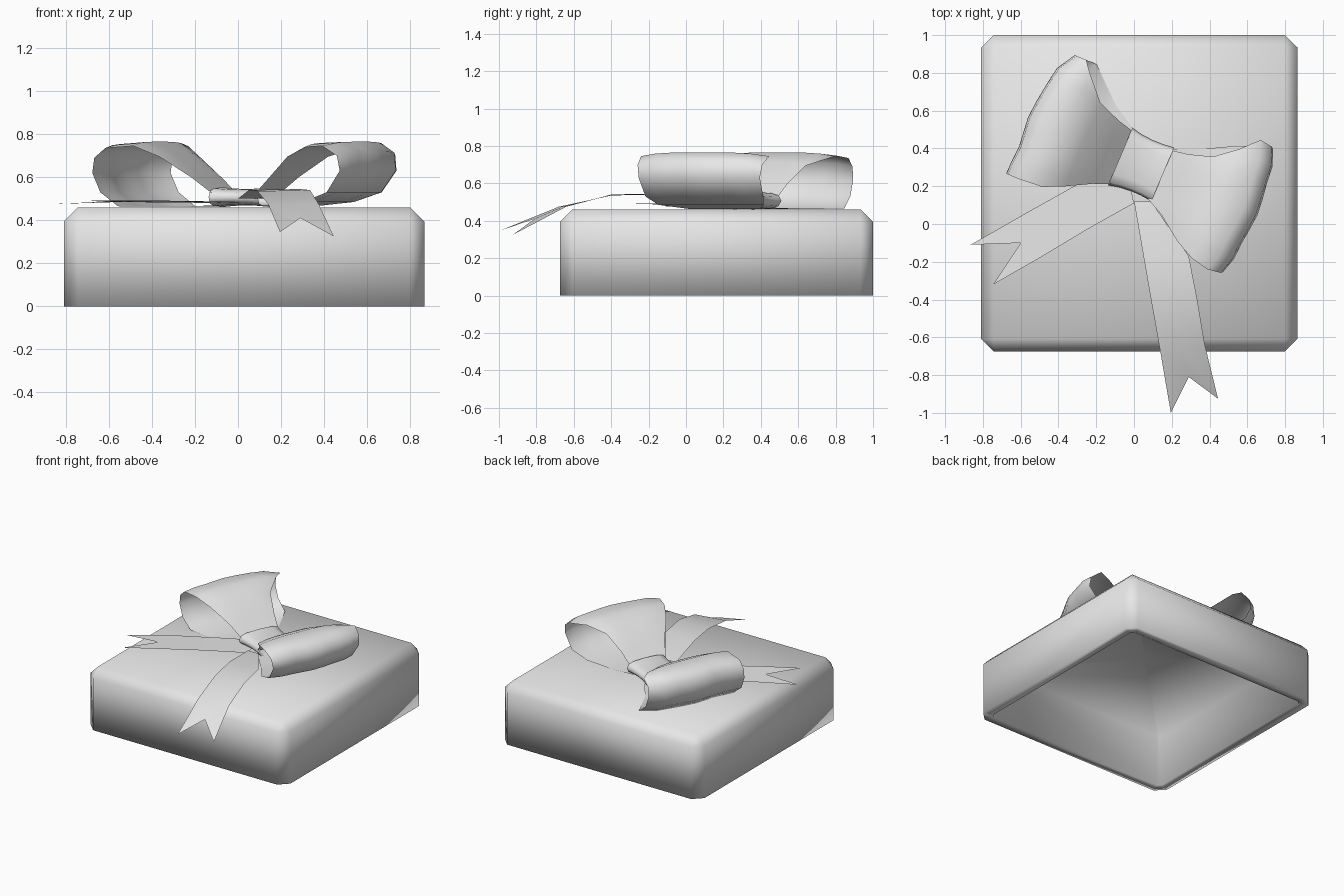
import bpy, bmesh, math
from mathutils import Vector, Matrix

cube = bpy.data.objects.get("Cube")
if cube:
    bpy.data.objects.remove(cube, do_unlink=True)

grey = bpy.data.materials.new("plain_grey")
grey.use_nodes = True
grey.diffuse_color = (0.8, 0.8, 0.8, 1)
grey.node_tree.nodes["Principled BSDF"].inputs["Base Color"].default_value = (0.8, 0.8, 0.8, 1)


def finish(name, bm):
    """Turn a bmesh into a smooth shaded object."""
    mesh = bpy.data.meshes.new(name)
    for f in bm.faces:
        f.smooth = True
    bm.to_mesh(mesh)
    bm.free()
    mesh.materials.append(grey)
    obj = bpy.data.objects.new(name, mesh)
    bpy.context.collection.objects.link(obj)


def loft(name, rows, closed=False):
    """Skin a list of point rows with quads."""
    bm = bmesh.new()
    grid = [[bm.verts.new(p) for p in row] for row in rows]
    n = len(rows[0])
    for a, b in zip(grid, grid[1:]):
        for i in range(n if closed else n - 1):
            j = (i + 1) % n
            bm.faces.new((a[i], a[j], b[j], b[i]))
    finish(name, bm)


# Box lid: bevelled block, hollowed from below
bm = bmesh.new()
size, height, wall, depth = 1.675, 0.46, 0.07, 0.395
bmesh.ops.create_cube(bm, size=1, matrix=Matrix.Translation((0.028, 0.163, height / 2))
                      @ Matrix.Diagonal((size, size, height, 1)))
edges = [e for e in bm.edges if max(v.co.z for v in e.verts) > 0.1]
bmesh.ops.bevel(bm, geom=edges, offset=0.066, segments=1, affect='EDGES', profile=0.5)
bm.normal_update()
top = [f for f in bm.faces if f.normal.z > 0.9]
bottom = [f for f in bm.faces if f.normal.z < -0.9]
bmesh.ops.inset_region(bm, faces=bottom, thickness=wall, use_even_offset=True)
ceiling = bmesh.ops.extrude_discrete_faces(bm, faces=bottom)["faces"]
bmesh.ops.translate(bm, verts=ceiling[0].verts, vec=(0, 0, depth))
bmesh.ops.poke(bm, faces=top + ceiling)
finish("box_lid", bm)

# Bow frame: u runs along the bow, v across it
centre = Vector((0.04, 0.31, 0))
u = Vector((0.92, -0.39, 0)).normalized()
v = Vector((0.39, 0.92, 0)).normalized()


def bow_point(along, across, z):
    return centre + u * along + v * across + Vector((0, 0, z))


def loop(name, side, pulls, profile):
    """Ribbon loop from (distance, height, width to each side); pulls round the outer corners."""
    rows = []
    for d, z, *widths in profile:
        row = []
        for i in range(9):
            t = i / 4 - 1
            k = 0 if t > 0 else 1
            outer = d > 0.5
            droop = 0.02 * t ** 4 if z > 0.7 else 0
            pull = pulls[k] * t ** 4 if outer else 0
            crease = 0.008 * math.cos(t * math.tau) if outer else 0
            row.append(bow_point(side * (d - pull + crease), side * t * widths[k], z - droop))
        rows.append(row)
    loft(name, rows)


loop("left_loop", 1, (0.06, 0.05),
     [(0.08, 0.50, 0.13, 0.14), (0.20, 0.60, 0.15, 0.20), (0.33, 0.715, 0.19, 0.295),
      (0.44, 0.76, 0.28, 0.35), (0.58, 0.765, 0.37, 0.37), (0.65, 0.72, 0.36, 0.36),
      (0.66, 0.63, 0.35, 0.35), (0.59, 0.53, 0.34, 0.34), (0.42, 0.485, 0.29, 0.32),
      (0.25, 0.464, 0.20, 0.22), (0.08, 0.47, 0.13, 0.14)])
loop("right_loop", -1, (0.01, 0.10),
     [(0.08, 0.50, 0.14, 0.14), (0.20, 0.60, 0.19, 0.17), (0.33, 0.715, 0.26, 0.22),
      (0.44, 0.765, 0.31, 0.34), (0.58, 0.755, 0.32, 0.40), (0.635, 0.71, 0.32, 0.40),
      (0.645, 0.62, 0.32, 0.40), (0.605, 0.53, 0.32, 0.40), (0.52, 0.465, 0.31, 0.40),
      (0.25, 0.463, 0.22, 0.24), (0.08, 0.47, 0.14, 0.14)])

# Knot: pinched flat band around the middle
rows = []
for along, across, tall in ((-0.122, 0.165, 0.046), (-0.06, 0.152, 0.04),
                            (0, 0.147, 0.038), (0.06, 0.148, 0.04), (0.122, 0.155, 0.046)):
    ring = []
    for i in range(12):
        a = math.tau * i / 12
        c, s = math.cos(a), math.sin(a)
        ring.append(bow_point(along, across * math.copysign(abs(c) ** 0.7, c),
                              0.507 + tall * math.copysign(abs(s) ** 0.7, s)))
    rows.append(ring)
loft("bow_knot", rows, closed=True)


def tail(name, pairs, tips, notch):
    """Ribbon tail with a swallow cut end: edge pairs, two tips and the notch."""
    rows = [[a, (Vector(a) + Vector(b)) / 2, b] for a, b in pairs]
    loft(name, rows + [[tips[0], notch, tips[1]]])


tail("front_tail",
     [((0, 0.12, 0.50), (0.09, 0.12, 0.50)),
      ((0.05, -0.17, 0.54), (0.29, -0.17, 0.545)),
      ((0.09, -0.40, 0.535), (0.335, -0.40, 0.54)),
      ((0.14, -0.68, 0.475), (0.375, -0.64, 0.475))],
     ((0.195, -1.0, 0.345), (0.445, -0.925, 0.325)), (0.29, -0.81, 0.41))
tail("side_tail",
     [((-0.05, 0.34, 0.48), (0, 0.11, 0.485)),
      ((-0.30, 0.21, 0.482), (-0.25, -0.03, 0.49)),
      ((-0.55, 0.07, 0.485), (-0.50, -0.18, 0.492))],
     ((-0.865, -0.11, 0.475), (-0.745, -0.32, 0.49)), (-0.60, -0.10, 0.487))
